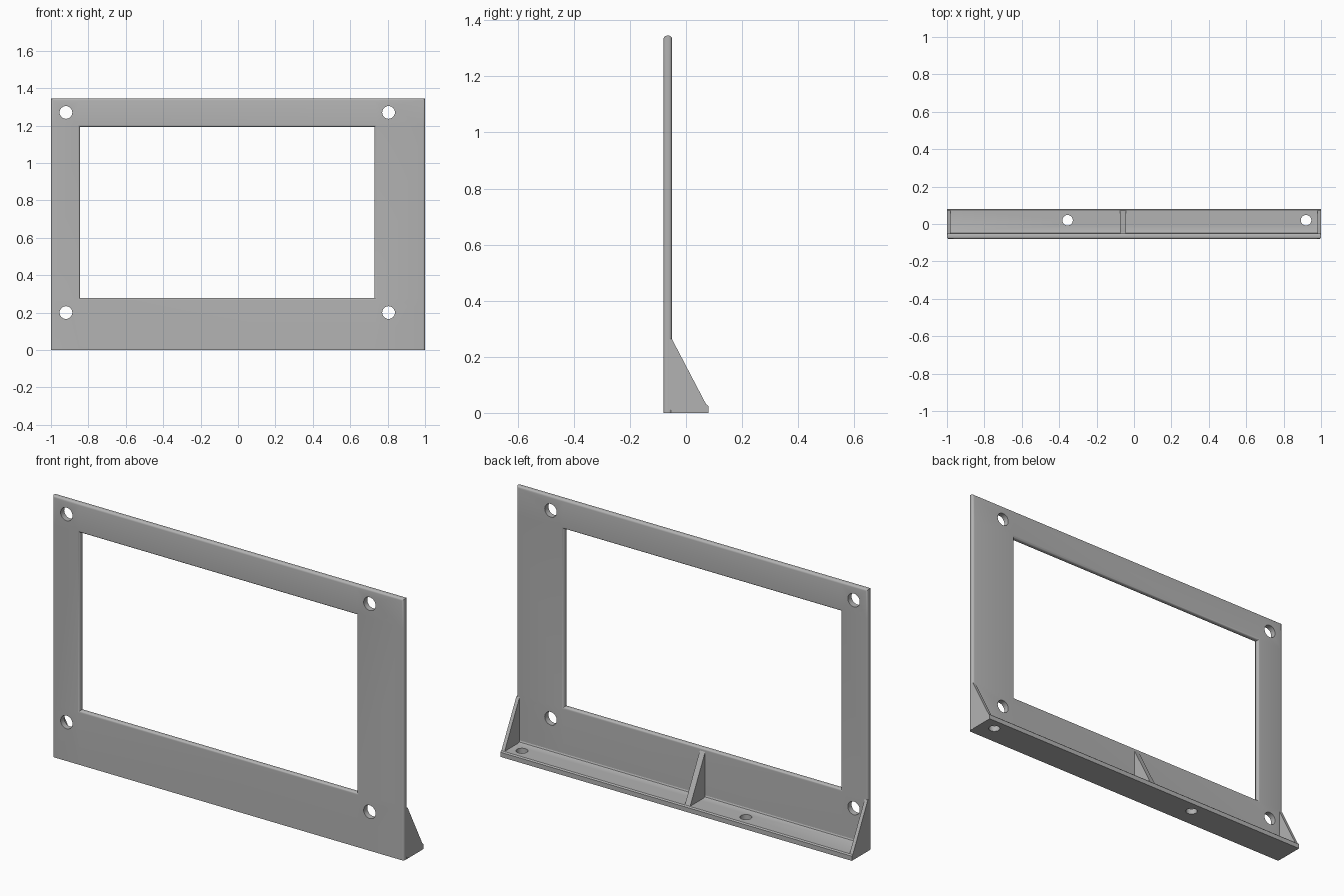
import bpy, bmesh
from math import pi
from mathutils import Matrix, Vector

cube = bpy.data.objects.get("Cube")
if cube:
    bpy.data.objects.remove(cube, do_unlink=True)

FRONT, BACK = -0.08, -0.05      # plate faces in y
DEPTH, TOP = 0.08, 1.345        # rear edge of the foot, plate height
FOOT_H, ROUND = 0.03, 0.011

grey = bpy.data.materials.new("light grey")
grey.use_nodes = True
grey.diffuse_color = (0.45, 0.45, 0.45, 1)
grey.node_tree.nodes["Principled BSDF"].inputs["Base Color"].default_value = grey.diffuse_color


def finish(name, bm):
    bmesh.ops.recalc_face_normals(bm, faces=bm.faces)
    mesh = bpy.data.meshes.new(name)
    bm.to_mesh(mesh)
    bm.free()
    mesh.materials.append(grey)
    obj = bpy.data.objects.new(name, mesh)
    bpy.context.collection.objects.link(obj)
    return obj


def activate(obj):
    bpy.ops.object.select_all(action='DESELECT')
    obj.select_set(True)
    bpy.context.view_layer.objects.active = obj


def smooth(obj):
    activate(obj)
    bpy.ops.object.shade_smooth_by_angle(angle=pi / 6)


def extrude_profile(name, profile, x0, x1):
    """Sweep a (y, z) side profile along x."""
    bm = bmesh.new()
    face = bm.faces.new([bm.verts.new((x0, y, z)) for y, z in profile])
    out = bmesh.ops.extrude_face_region(bm, geom=[face])
    verts = [g for g in out["geom"] if isinstance(g, bmesh.types.BMVert)]
    bmesh.ops.translate(bm, verts=verts, vec=(x1 - x0, 0, 0))
    return finish(name, bm)


def drill(obj, centres, radius, rotation):
    """Cut round holes through an object."""
    bm = bmesh.new()
    for c in centres:
        bmesh.ops.create_cone(bm, cap_ends=True, segments=32, radius1=radius, radius2=radius,
                              depth=0.2, matrix=Matrix.Translation(c) @ rotation)
    cutter = finish("hole_cutter", bm)
    cutter.hide_render = True
    mod = obj.modifiers.new("holes", 'BOOLEAN')
    mod.operation, mod.solver, mod.object = 'DIFFERENCE', 'EXACT', cutter
    activate(obj)
    bpy.ops.object.modifier_apply(modifier=mod.name)
    bpy.data.objects.remove(cutter, do_unlink=True)


# Upright plate with an off-centre window and rounded rims
xs, zs = (-1, -0.845, 0.73, 1), (0, 0.278, 1.193, TOP)
bm = bmesh.new()
grid = [[bm.verts.new((x, FRONT, z)) for z in zs] for x in xs]
for i in range(3):
    for j in range(3):
        if (i, j) != (1, 1):
            bm.faces.new((grid[i][j], grid[i + 1][j], grid[i + 1][j + 1], grid[i][j + 1]))
out = bmesh.ops.extrude_face_region(bm, geom=bm.faces[:], use_keep_orig=True)
bmesh.ops.translate(bm, vec=(0, BACK - FRONT, 0),
                    verts=[g for g in out["geom"] if isinstance(g, bmesh.types.BMVert)])
bmesh.ops.recalc_face_normals(bm, faces=bm.faces)
rims = [e for e in bm.edges
        if e.calc_face_angle(0) > 1
        and abs(e.verts[0].co.y - e.verts[1].co.y) < 0.001
        and max(v.co.z for v in e.verts) > 0.01]
bmesh.ops.bevel(bm, geom=rims, offset=ROUND, segments=4, profile=0.5, affect='EDGES')
plate = finish("upright_plate", bm)
drill(plate, [Vector((x, FRONT, z)) for x in (-0.92, 0.805) for z in (0.2, 1.27)],
      0.034, Matrix.Rotation(pi / 2, 4, 'X'))
smooth(plate)

# Foot ledge with a softened rear edge and a small fillet against the plate
foot = extrude_profile("foot_ledge", [
    (BACK - 0.004, 0), (DEPTH, 0), (DEPTH, FOOT_H - 0.006), (DEPTH - 0.006, FOOT_H),
    (BACK + 0.01, FOOT_H), (BACK + 0.003, FOOT_H + 0.003), (BACK, FOOT_H + 0.01),
    (BACK - 0.004, FOOT_H + 0.01)], -1, 1)
drill(foot, [Vector((x, 0.02, 0)) for x in (-0.355, 0.92)], 0.028, Matrix.Identity(4))
smooth(foot)

# Triangular braces at both ends and near the middle
brace = [(BACK - 0.015, 0.01), (DEPTH - 0.008, 0.01), (DEPTH - 0.008, FOOT_H),
         (BACK, 0.263), (BACK - 0.015, 0.263)]
for name, x0, x1 in (("right_brace", -1, -0.982),
                     ("middle_brace", -0.074, -0.044),
                     ("left_brace", 0.982, 1)):
    extrude_profile(name, brace, x0, x1)
